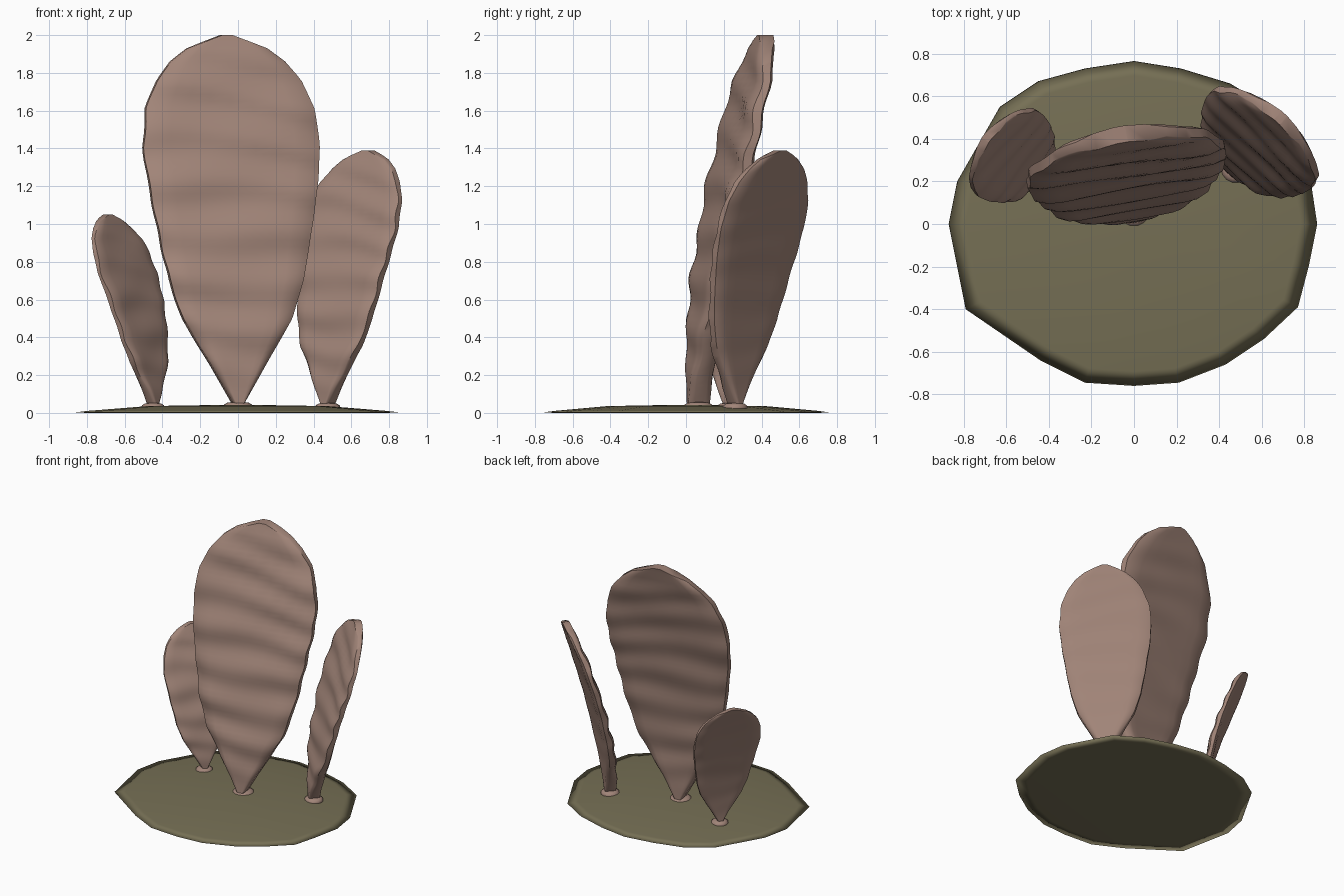
import bpy, bmesh, math
from mathutils import Vector

cube = bpy.data.objects.get("Cube")
if cube:
    bpy.data.objects.remove(cube, do_unlink=True)


def material(name, colour):
    mat = bpy.data.materials.new(name)
    mat.use_nodes = True
    mat.diffuse_color = (*colour, 1)
    mat.node_tree.nodes["Principled BSDF"].inputs["Base Color"].default_value = (*colour, 1)
    return mat


coral = material("dusty coral", (0.36, 0.235, 0.19))
seabed = material("olive seabed", (0.18, 0.16, 0.09))


def loft(name, rings, mat, angle):
    """Skin a stack of equal-length rings, cap both ends and shade smooth."""
    bm = bmesh.new()
    loops = [[bm.verts.new(p) for p in ring] for ring in rings]
    count = len(loops[0])
    for low, high in zip(loops, loops[1:]):
        for i in range(count):
            j = (i + 1) % count
            bm.faces.new((low[i], low[j], high[j], high[i]))
    bm.faces.new(loops[0][::-1])
    bm.faces.new(loops[-1])
    bmesh.ops.recalc_face_normals(bm, faces=bm.faces)
    mesh = bpy.data.meshes.new(name)
    bm.to_mesh(mesh)
    bm.free()
    mesh.materials.append(mat)
    obj = bpy.data.objects.new(name, mesh)
    bpy.context.collection.objects.link(obj)
    bpy.ops.object.select_all(action="DESELECT")
    bpy.context.view_layer.objects.active = obj
    obj.select_set(True)
    bpy.ops.object.shade_smooth_by_angle(angle=math.radians(angle))
    return obj


# Irregular low mound: outline scaled into underside, lip and domed top
outline = [(.86, 0), (.83, .2), (.65, .54), (.45, .66), (.22, .73), (0, .765),
           (-.23, .73), (-.45, .67), (-.63, .55), (-.83, .2), (-.87, 0),
           (-.79, -.4), (-.44, -.64), (-.23, -.745), (0, -.76), (.21, -.745),
           (.43, -.66), (.61, -.54), (.77, -.39), (.82, -.2)]
mound_profile = [(.9, 0), (1, .002), (.91, .011), (.55, .036), (.05, .043)]
loft("mound", [[(x * s, y * s, z) for x, y in outline] for s, z in mound_profile], seabed, 180)

# Half width of a blade along its height, both as fractions of full height
width_profile = [(0, .012), (.08, .058), (.235, .15), (.34, .184), (.5, .215),
                 (.6, .232), (.7, .241), (.8, .232), (.88, .197), (.93, .155),
                 (.965, .108), (1, .014)]


def half_width(t):
    for (a, wa), (b, wb) in zip(width_profile, width_profile[1:]):
        if t <= b:
            return wa + (wb - wa) * (t - a) / (b - a)
    return width_profile[-1][1]


def blade(name, base, height, yaw, lean, phase, ripples, back_ripple):
    """Thick rippled paddle that curves backwards from a narrow neck."""
    across = Vector((math.cos(yaw), math.sin(yaw), 0))
    back = Vector((-math.sin(yaw), math.cos(yaw), 0))
    rows, columns = 56, 12
    # Rounded slab section: front face left to right, then back face
    spans = [-math.cos(math.pi * i / columns) for i in range(columns + 1)]
    section = [(u, -1) for u in spans] + [(u, 1) for u in reversed(spans)]
    rings = []
    for r in range(rows + 1):
        t = r / rows
        w = half_width(t) * height
        ring = []
        for u, side in section:
            bevel = .5 + .5 * min(1, (1 - abs(u)) * 6) if t < .98 else .9
            swell = .026 * height * (1 + .15 * math.cos(math.pi * t))
            slant = u * w / height
            # Uneven slanting ripples, strongest on the front
            wave = (.7 * math.sin(math.tau * ripples * t + phase + 6 * slant
                                  + math.sin(7 * t + 9 * slant))
                    + .3 * math.sin(math.pi * ripples * t + 2 * phase - 14 * slant))
            fade = min(1, t * 5) * min(1, (1 - t) * 8)
            strength = back_ripple if side > 0 else 1
            depth = side * swell * bevel + .0075 * height * wave * fade * strength
            depth += lean * t ** 1.6
            edge = w * u * (1 + .008 * wave * fade)
            point = Vector(base) + across * edge + back * depth
            point.z += t * height
            ring.append(point)
        rings.append(ring)
    loft(name, rings, coral, 50)

    # Flattened holdfast under the neck
    x, y, z = base
    turns = [math.tau * i / 14 for i in range(14)]
    radius = .045 + .017 * height
    foot_profile = [(.9, -.03), (1, -.01), (.95, .004), (.7, .015), (.3, .018)]
    loft(name + "_foot", [[(x + radius * s * math.cos(a), y + radius * s * math.sin(a), z + h)
                           for a in turns] for s, h in foot_profile], coral, 60)


blade("tall_blade", (0, .065, .04), 1.96, math.radians(10), .36, 0, 8, .6)
blade("left_blade", (.475, .26, .035), 1.355, math.radians(-42), .32, 1, 7, .15)
blade("right_blade", (-.45, .225, .035), 1.015, math.radians(53), .3, 2, 6, .15)
